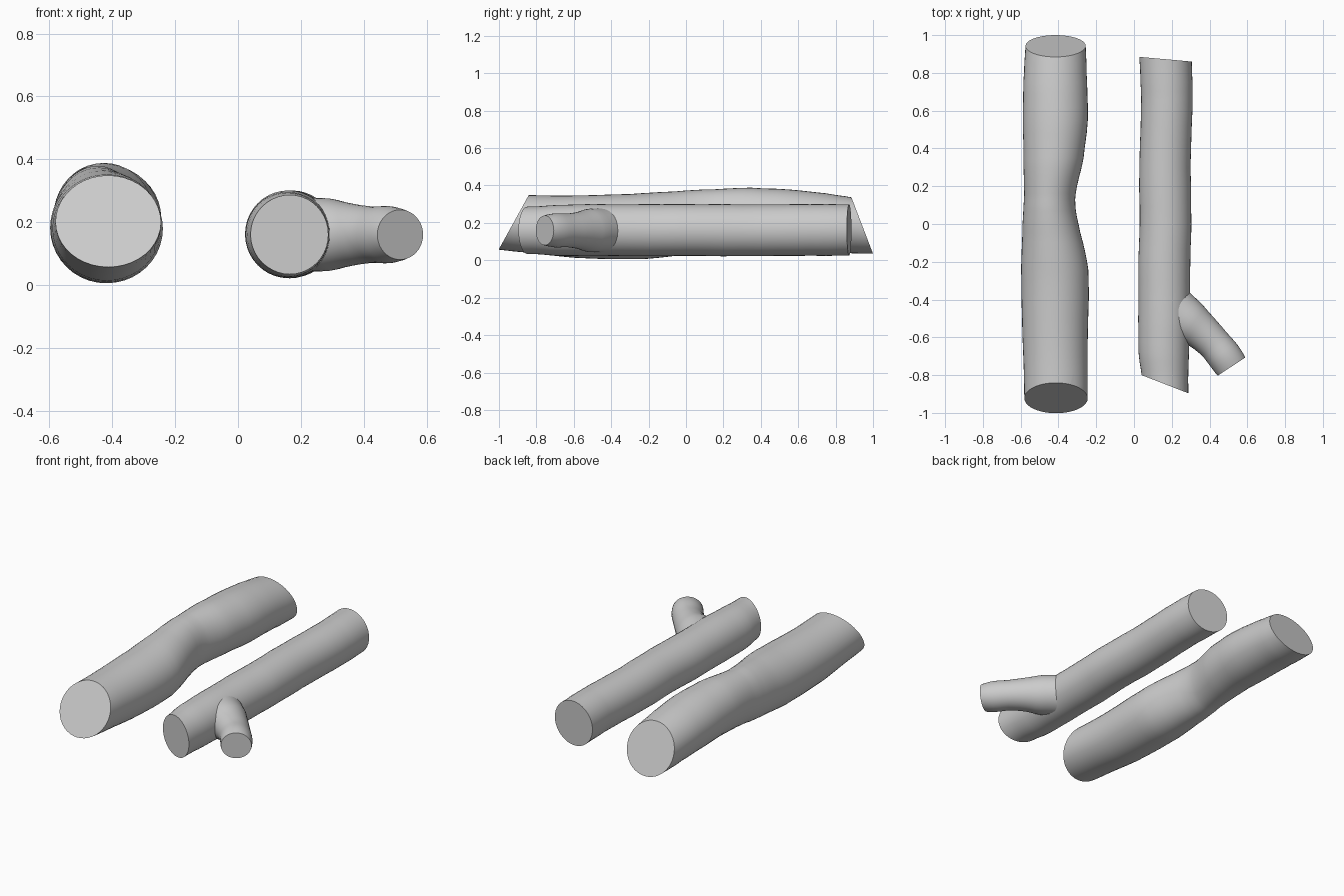
import bpy, bmesh, math, random
from mathutils import Vector

if "Cube" in bpy.data.objects:
    bpy.data.objects.remove(bpy.data.objects["Cube"])

random.seed(4)
SIDES = 40


def catmull(p, steps):
    """Smoothly interpolate a list of equal-length tuples."""
    pts = [Vector(v) for v in p]
    pts = [pts[0] * 2 - pts[1]] + pts + [pts[-1] * 2 - pts[-2]]
    out = []
    for i in range(1, len(pts) - 2):
        a, b, c, d = pts[i - 1:i + 3]
        for s in range(steps):
            t = s / steps
            out.append(0.5 * (2 * b + (c - a) * t + (2 * a - 5 * b + 4 * c - d) * t * t
                              + (3 * b - a - 3 * c + d) * t ** 3))
    return out + [pts[-2]]


def tube(name, rings, cuts=()):
    """rings: (centre, side direction, side radius, vertical radius)."""
    bm = bmesh.new()
    loops = []
    for c, side, rs, rz in rings:
        k = 1 + random.uniform(-0.009, 0.009)
        loops.append([bm.verts.new(c + side * (rs * k * math.cos(a)) + Vector((0, 0, rz * k * math.sin(a))))
                      for a in (2 * math.pi * i / SIDES for i in range(SIDES))])
    for a, b in zip(loops, loops[1:]):
        for i in range(SIDES):
            j = (i + 1) % SIDES
            bm.faces.new((a[i], a[j], b[j], b[i]))
    # sawn ends
    for co, no in cuts:
        bmesh.ops.bisect_plane(bm, geom=bm.verts[:] + bm.edges[:] + bm.faces[:],
                               plane_co=co, plane_no=no, clear_outer=True)
    bmesh.ops.holes_fill(bm, edges=[e for e in bm.edges if e.is_boundary], sides=0)
    bmesh.ops.recalc_face_normals(bm, faces=bm.faces[:])
    me = bpy.data.meshes.new(name)
    bm.to_mesh(me)
    bm.free()
    ob = bpy.data.objects.new(name, me)
    bpy.context.collection.objects.link(ob)
    bpy.ops.object.select_all(action='DESELECT')
    ob.select_set(True)
    bpy.context.view_layer.objects.active = ob
    bpy.ops.object.shade_smooth_by_angle(angle=math.radians(35))
    return ob


def log(name, bounds, cuts):
    """bounds along y: left x, right x, bottom z, top z."""
    ys = catmull([(b[0], 0) for b in bounds], 3)
    lr = catmull([b[1:3] for b in bounds], 3)
    bt = catmull([b[3:5] for b in bounds], 3)
    tube(name, [(Vector(((h[0] + h[1]) / 2, y[0], (v[0] + v[1]) / 2)), Vector((1, 0, 0)),
                 (h[1] - h[0]) / 2, (v[1] - v[0]) / 2) for y, h, v in zip(ys, lr, bt)], cuts)


# thick bent log
log("bent_log", [
    (-1.06, -.577, -.247, .062, .35),
    (-.85, -.583, -.244, .04, .35),
    (-.6, -.589, -.246, .015, .345),
    (-.3, -.597, -.239, .005, .355),
    (-.15, -.596, -.257, .012, .365),
    (0, -.589, -.295, .03, .372),
    (.1, -.584, -.311, .04, .378),
    (.2, -.582, -.302, .05, .382),
    (.35, -.585, -.268, .055, .387),
    (.55, -.588, -.245, .05, .378),
    (.75, -.586, -.248, .045, .358),
    (.9, -.576, -.255, .038, .333),
    (1.06, -.57, -.258, .033, .31)],
    [((0, -1, .06), (0, -.29, .16)), ((0, 1, .035), (0, .3, .115))])

# slim straight log
log("straight_log", [
    (-1, .045, .287, .035, .285),
    (-.82, .042, .287, .034, .287),
    (-.68, .024, .291, .024, .296),
    (-.5, .023, .297, .023, .3),
    (-.2, .023, .298, .022, .3),
    (0, .03, .304, .024, .3),
    (.3, .028, .3, .022, .299),
    (.6, .037, .309, .024, .3),
    (.75, .035, .309, .024, .3),
    (.96, .024, .303, .027, .299)],
    [((.04, -.8, 0), (-.095, -.245, 0)), ((.025, .885, 0), (.025, .28, 0))])

# side branch: x, y, side radius, vertical radius
path = catmull([(.2, -.45, .13, .12), (.285, -.515, .118, .115), (.355, -.568, .1, .1),
                (.425, -.635, .09, .09), (.48, -.702, .091, .09), (.516, -.755, .088, .08)], 3)
rings = []
for i, p in enumerate(path):
    d = path[min(i + 1, len(path) - 1)] - path[max(i - 1, 0)]
    rings.append((Vector((p[0], p[1], .16)), Vector((-d[1], d[0], 0)).normalized(), p[2], p[3]))
tube("side_branch", rings)
